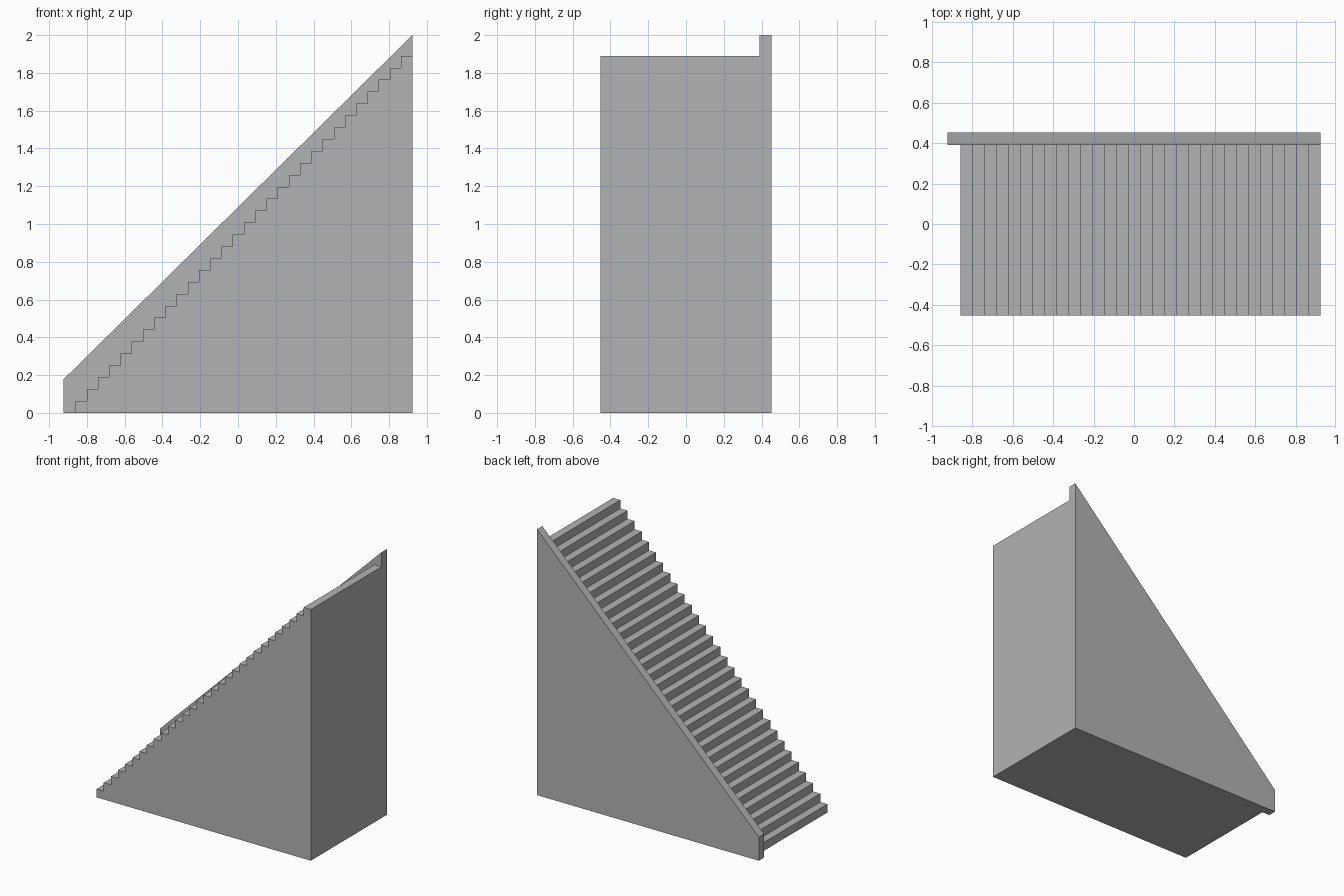
import bpy
import bmesh

cube = bpy.data.objects.get("Cube")
if cube:
    bpy.data.objects.remove(cube, do_unlink=True)

STEPS = 30
X_START, X_END = -0.86, 0.923
Y_FRONT, Y_WALL, Y_BACK = -0.453, 0.39, 0.453
STAIR_TOP = 1.89

grey = bpy.data.materials.new("plain grey")
grey.use_nodes = True
colour = (0.45, 0.45, 0.45, 1.0)
grey.diffuse_color = colour
grey.node_tree.nodes["Principled BSDF"].inputs["Base Color"].default_value = colour


def extrude_profile(name, profile, y0, y1):
    """Extrude an (x, z) outline from y0 to y1 as a flat-shaded solid."""
    bm = bmesh.new()
    face = bm.faces.new([bm.verts.new((x, y0, z)) for x, z in profile])
    result = bmesh.ops.extrude_face_region(bm, geom=[face], use_keep_orig=True)
    moved = [v for v in result["geom"] if isinstance(v, bmesh.types.BMVert)]
    bmesh.ops.translate(bm, verts=moved, vec=(0, y1 - y0, 0))
    bmesh.ops.recalc_face_normals(bm, faces=bm.faces)
    mesh = bpy.data.meshes.new(name)
    bm.to_mesh(mesh)
    bm.free()
    mesh.materials.append(grey)
    obj = bpy.data.objects.new(name, mesh)
    bpy.context.collection.objects.link(obj)
    return obj


# Solid flight of steps, rising towards +x
run = (X_END - X_START) / STEPS
rise = STAIR_TOP / STEPS
outline = [(X_END, 0), (X_START, 0)]
for i in range(STEPS):
    x, top = X_START + i * run, (i + 1) * rise
    outline += [(x, top), (x + run, top)]
extrude_profile("stair_flight", outline, Y_FRONT, Y_WALL)

# Sloping side wall along the back
wall = [(-X_END, 0), (X_END, 0), (X_END, 2.0), (-X_END, 0.178)]
extrude_profile("side_wall", wall, Y_WALL, Y_BACK)
